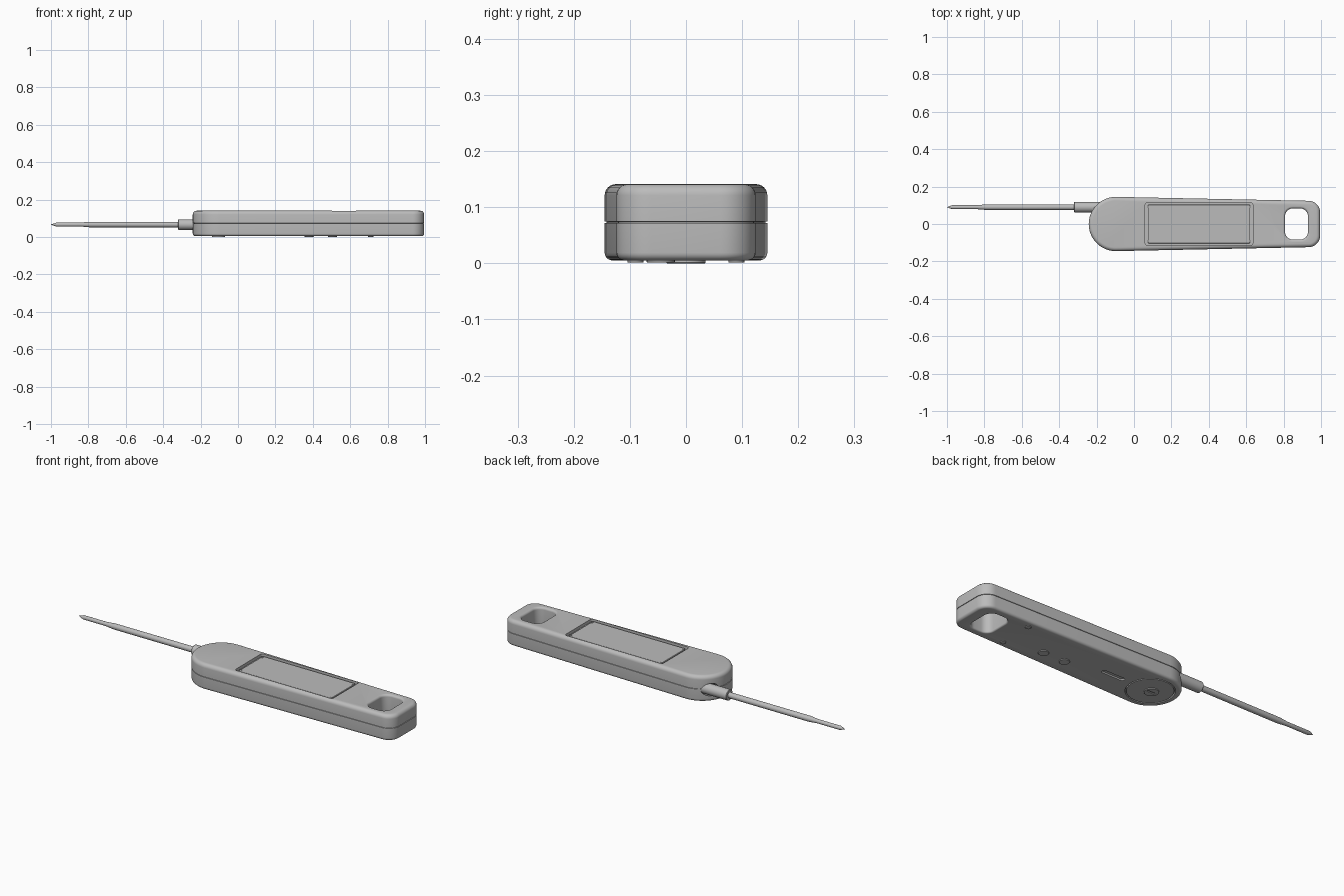
import bpy
import bmesh
from math import cos, sin, pi, radians

if "Cube" in bpy.data.objects:
    bpy.data.objects.remove(bpy.data.objects["Cube"], do_unlink=True)

grey = bpy.data.materials.new("plain grey")
grey.use_nodes = True
colour = (0.5, 0.5, 0.5, 1)
grey.diffuse_color = colour
grey.node_tree.nodes["Principled BSDF"].inputs["Base Color"].default_value = colour


def arc(cx, cy, r, start, end, steps):
    angles = [radians(start + (end - start) * i / steps) for i in range(steps + 1)]
    return [(cx + r * cos(a), cy + r * sin(a)) for a in angles]


def body_outline(inset):
    """Round nose on the left, tapering to a rounded square tail."""
    tail = 0.062 - inset
    return (arc(0.933, -0.062, tail, -90, 0, 10) + arc(0.933, 0.062, tail, 0, 90, 10)
            + arc(-0.097, 0, 0.145 - inset, 90, 270, 36))


def rounded_rect(x0, x1, half, r):
    """Outline function of a rounded rectangle, centred on y = 0."""
    def outline(inset):
        c, k = r - inset, half - r
        pts = []
        for i, (x, y) in enumerate([(x1 - r, k), (x0 + r, k), (x0 + r, -k), (x1 - r, -k)]):
            pts += arc(x, y, c, 90 * i, 90 * i + 90, 8)
        return pts
    return outline


def circle(x, y, r):
    return lambda inset: arc(x, y, r - inset, 0, 352.5, 47)


def loft(name, outline, levels):
    """Stack one outline at (height, inset) levels and cap both ends."""
    bm = bmesh.new()
    rings = [[bm.verts.new((x, y, z)) for x, y in outline(d)] for z, d in levels]
    n = len(rings[0])
    for a, b in zip(rings, rings[1:]):
        for i in range(n):
            j = (i + 1) % n
            bm.faces.new((a[i], a[j], b[j], b[i]))
    bm.faces.new(rings[0][::-1])
    bm.faces.new(rings[-1])
    bmesh.ops.recalc_face_normals(bm, faces=bm.faces)
    mesh = bpy.data.meshes.new(name)
    bm.to_mesh(mesh)
    bm.free()
    obj = bpy.data.objects.new(name, mesh)
    bpy.context.collection.objects.link(obj)
    mesh.materials.append(grey)
    return obj


def activate(obj):
    bpy.ops.object.select_all(action='DESELECT')
    obj.select_set(True)
    bpy.context.view_layer.objects.active = obj


def cut(obj, cutter):
    mod = obj.modifiers.new("cut", 'BOOLEAN')
    mod.operation = 'DIFFERENCE'
    mod.solver = 'EXACT'
    mod.object = cutter
    activate(obj)
    bpy.ops.object.modifier_apply(modifier=mod.name)
    bpy.data.objects.remove(cutter, do_unlink=True)


def smooth(obj):
    activate(obj)
    bpy.ops.object.shade_smooth_by_angle(angle=radians(32))


def fillet(z, r, direction):
    """Quarter-round levels, from the side wall towards a flat cap."""
    return [(z + direction * r * (sin(a) - 1), r * (1 - cos(a)))
            for a in [pi / 2 * i / 6 for i in range(7)]]


# Casing with rounded rims and a thin parting groove
BOTTOM, TOP, SEAM = 0.005, 0.141, 0.073
groove = [(SEAM - 0.0015, 0), (SEAM - 0.001, 0.003), (SEAM + 0.001, 0.003), (SEAM + 0.0015, 0)]
casing = loft("casing", body_outline,
              fillet(BOTTOM, 0.014, -1)[::-1] + groove + fillet(TOP, 0.02, 1))

# Hanging hole with flared mouths
flare = [(z, -d) for z, d in fillet(TOP, 0.012, 1)]
flare_low = [(z, -d) for z, d in fillet(BOTTOM, 0.008, -1)][::-1]
cut(casing, loft("hole_cutter", rounded_rect(0.808, 0.93, 0.083, 0.04),
                 [(BOTTOM - 0.02, 0.0 - 0.008)] + flare_low + flare + [(TOP + 0.02, -0.012)]))

# Display recess, battery pocket and switch slot
cut(casing, loft("display_cutter", rounded_rect(0.06, 0.635, 0.114, 0.012),
                 [(TOP - 0.016, 0), (TOP + 0.02, 0)]))
cut(casing, loft("battery_cutter", circle(-0.097, 0, 0.116), [(-0.02, 0), (0.016, 0)]))
cut(casing, loft("slot_cutter", rounded_rect(0.06, 0.19, 0.012, 0.01), [(-0.02, 0), (0.013, 0)]))

# Clearance around the probe root
PROBE_Y, PROBE_Z = 0.09, 0.067


def along_x(obj):
    """Lay an upright part down so its local z runs along x."""
    obj.rotation_euler = (0, pi / 2, 0)
    obj.location = (0, PROBE_Y, PROBE_Z)
    bpy.context.view_layer.update()
    return obj


cut(casing, along_x(loft("root_cutter", circle(0, 0, 0.033), [(-0.4, 0), (-0.17, 0)])))
smooth(casing)

# Display panel with a narrow gap along its sides
smooth(loft("display_panel", rounded_rect(0.074, 0.621, 0.104, 0.008),
            [(TOP - 0.02, 0), (TOP - 0.008, 0), (TOP - 0.006, 0.002)]))

# Small pegs at the display corners
for x in (0.079, 0.616):
    for y in (-0.09, 0.09):
        smooth(loft("display_peg", circle(x, y, 0.006), [(TOP - 0.012, 0), (TOP - 0.004, 0)]))

# Battery cover with a coin-slotted boss
smooth(loft("battery_cover", circle(-0.097, 0, 0.111), [(BOTTOM, 0.001), (0.007, 0), (0.02, 0)]))
boss = loft("battery_boss", circle(-0.105, 0, 0.035), [(0, 0.001), (0.001, 0), (0.01, 0)])
cut(boss, loft("coin_cutter", rounded_rect(-0.13, -0.08, 0.005, 0.004), [(-0.01, 0), (0.004, 0)]))
smooth(boss)

# Magnets and small feet underneath
for x in (0.38, 0.505):
    smooth(loft("magnet", circle(x, -0.045, 0.025), [(0.001, 0.001), (0.002, 0), (0.012, 0)]))
for y in (-0.09, 0.09):
    smooth(loft("foot", circle(0.71, y, 0.014), [(0.001, 0.001), (0.002, 0), (0.012, 0)]))

# Probe collar and stepped needle: levels are (x, inset from the widest radius)
smooth(along_x(loft("probe_collar", circle(0, 0, 0.028),
                    [(-0.32, 0.002), (-0.318, 0), (-0.15, 0)])))
smooth(along_x(loft("probe_needle", circle(0, 0, 0.015),
                    [(-1, 0.0145), (-0.972, 0.0045), (-0.84, 0.0045),
                     (-0.79, 0), (-0.3, 0)])))
